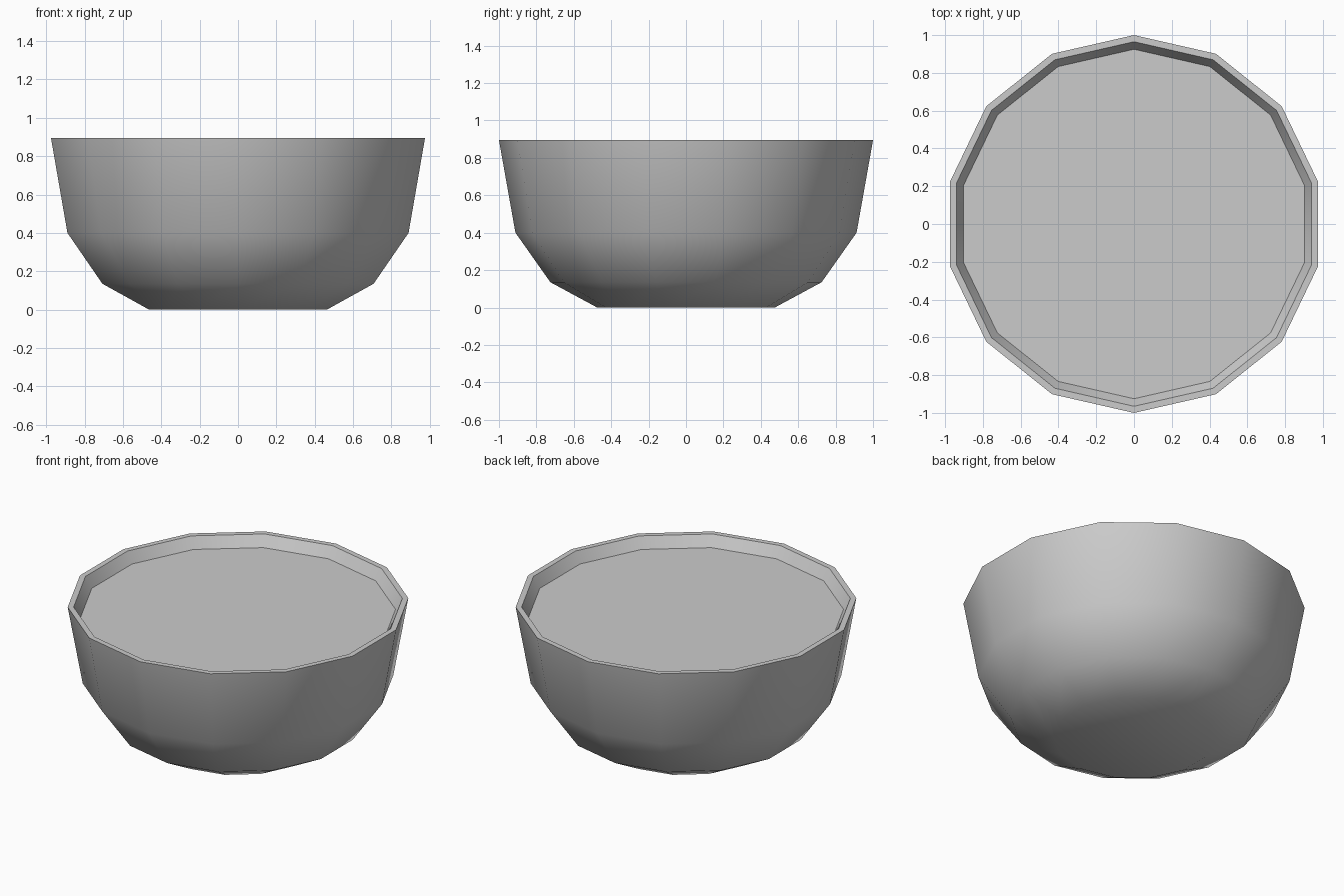
import bpy, bmesh, math

if "Cube" in bpy.data.objects:
    bpy.data.objects.remove(bpy.data.objects["Cube"])

SIDES = 14


def ring(bm, radius, z):
    verts = []
    for i in range(SIDES):
        a = math.pi / 2 + 2 * math.pi * i / SIDES
        verts.append(bm.verts.new((radius * math.cos(a), radius * math.sin(a), z)))
    return verts


def turned(name, profile, cap_start=False, cap_end=False):
    bm = bmesh.new()
    rings = [ring(bm, r, z) for r, z in profile]
    for lo, hi in zip(rings, rings[1:]):
        for i in range(SIDES):
            j = (i + 1) % SIDES
            bm.faces.new((lo[i], lo[j], hi[j], hi[i]))
    if cap_start:
        bm.faces.new(rings[0][::-1])
    if cap_end:
        bm.faces.new(rings[-1])
    mesh = bpy.data.meshes.new(name)
    bm.to_mesh(mesh)
    bm.free()
    obj = bpy.data.objects.new(name, mesh)
    bpy.context.collection.objects.link(obj)
    bpy.ops.object.select_all(action='DESELECT')
    obj.select_set(True)
    bpy.context.view_layer.objects.active = obj
    bpy.ops.object.shade_smooth_by_angle(angle=math.radians(30))
    return obj


# bowl: base, flared outer wall, flat rim and inner lip
turned("bowl", [(0.475, 0), (0.725, 0.135), (0.912, 0.40), (1.0, 0.895),
                (0.965, 0.895), (0.925, 0.825)], cap_start=True)

# flat filling just below the rim
turned("filling", [(0.925, 0.825)], cap_end=True)
